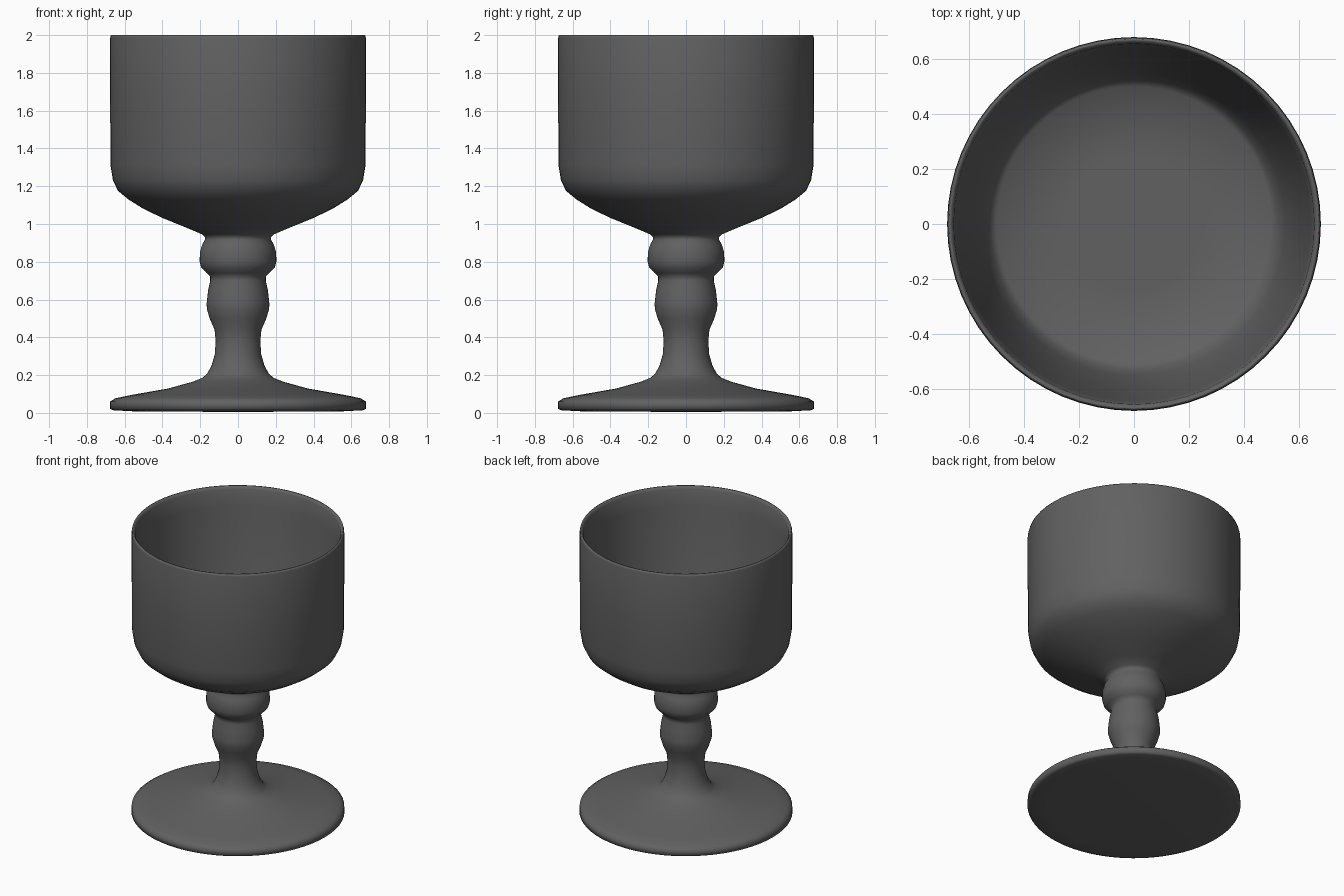
import bpy, bmesh, math

if "Cube" in bpy.data.objects:
    bpy.data.objects.remove(bpy.data.objects["Cube"])

SEGMENTS = 64

grey = bpy.data.materials.new("dark grey")
grey.diffuse_color = (0.12, 0.12, 0.12, 1)
grey.use_nodes = True
grey.node_tree.nodes["Principled BSDF"].inputs["Base Color"].default_value = grey.diffuse_color


def lathe(name, profile, mat):
    """Revolve (radius, height) points around z; radius 0 makes a pole."""
    bm = bmesh.new()
    rings = []
    for r, z in profile:
        if r == 0:
            rings.append([bm.verts.new((0, 0, z))] * SEGMENTS)
        else:
            rings.append([bm.verts.new((r * math.cos(a), r * math.sin(a), z))
                          for a in (2 * math.pi * i / SEGMENTS for i in range(SEGMENTS))])
    for lo, hi in zip(rings, rings[1:]):
        for i in range(SEGMENTS):
            j = (i + 1) % SEGMENTS
            bm.faces.new(dict.fromkeys((lo[i], lo[j], hi[j], hi[i])))
    bmesh.ops.recalc_face_normals(bm, faces=bm.faces)
    me = bpy.data.meshes.new(name)
    bm.to_mesh(me)
    bm.free()
    me.materials.append(mat)
    ob = bpy.data.objects.new(name, me)
    bpy.context.collection.objects.link(ob)
    bpy.context.view_layer.objects.active = ob
    ob.select_set(True)
    bpy.ops.object.shade_smooth_by_angle(angle=math.radians(85))
    ob.select_set(False)
    return ob


# foot, turned stem, and hollow bowl as one continuous section
foot = [(0, 0.005), (0.55, 0.008), (0.66, 0.014), (0.679, 0.022), (0.677, 0.06),
        (0.65, 0.077), (0.57, 0.094), (0.37, 0.129), (0.24, 0.165)]
stem = [(0.19, 0.185), (0.165, 0.205), (0.14, 0.25), (0.123, 0.31), (0.118, 0.38),
        (0.124, 0.44), (0.15, 0.5), (0.165, 0.55), (0.166, 0.58), (0.158, 0.65),
        (0.147, 0.7), (0.147, 0.722), (0.165, 0.74), (0.195, 0.77), (0.203, 0.8),
        (0.202, 0.85), (0.19, 0.89), (0.176, 0.915), (0.176, 0.93)]
bowl_outside = [(0.19, 0.945), (0.26, 0.975), (0.4, 1.032), (0.5, 1.08), (0.58, 1.13),
                (0.635, 1.175), (0.662, 1.23), (0.675, 1.31), (0.677, 1.65), (0.677, 1.985),
                (0.673, 2.0)]
bowl_inside = [(0.665, 2.0), (0.655, 1.98), (0.642, 1.87), (0.625, 1.7),
               (0.59, 1.45), (0.55, 1.22), (0.525, 1.15), (0.5, 1.125), (0.25, 1.12), (0, 1.12)]

lathe("goblet", foot + stem + bowl_outside + bowl_inside, grey)
